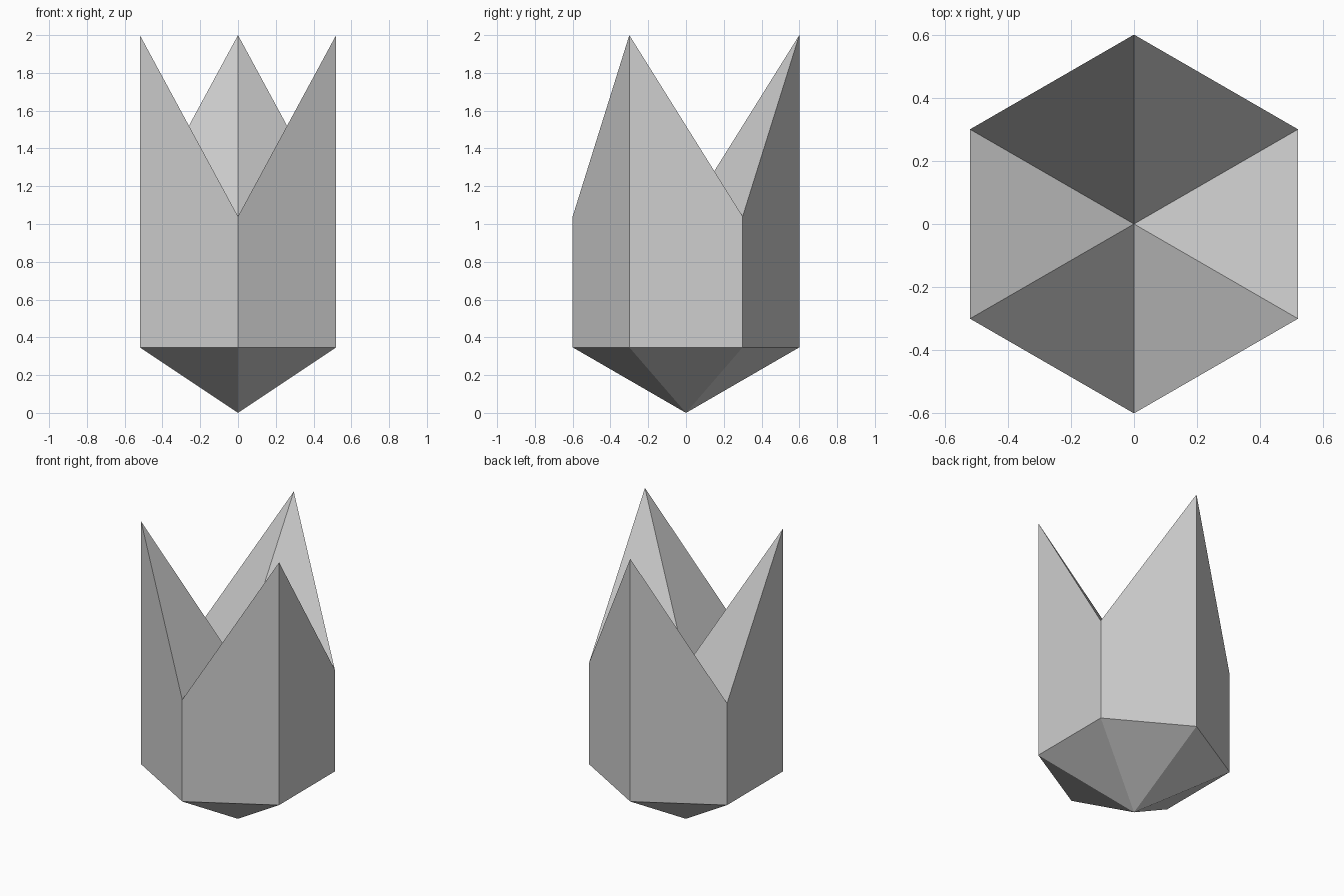
import bpy, bmesh, math

cube = bpy.data.objects.get("Cube")
if cube:
    bpy.data.objects.remove(cube, do_unlink=True)

RADIUS = 0.6
BASE_Z, VALLEY_Z, PEAK_Z = 0.347, 1.04, 2.0

# Single pale grey material
grey = bpy.data.materials.new("pale grey")
grey.use_nodes = True
colour = (0.62, 0.62, 0.62, 1.0)
grey.diffuse_color = colour
bsdf = next(n for n in grey.node_tree.nodes if n.type == 'BSDF_PRINCIPLED')
bsdf.inputs["Base Color"].default_value = colour

bm = bmesh.new()


def corner(i, z):
    """Hexagon corner i, counter-clockwise from the front corner."""
    a = math.radians(-90 + 60 * i)
    return bm.verts.new((RADIUS * math.cos(a), RADIUS * math.sin(a), z))


# Level lower ring, and an upper ring alternating valley and peak
lower = [corner(i, BASE_Z) for i in range(6)]
upper = [corner(i, PEAK_Z if i % 2 else VALLEY_Z) for i in range(6)]
tip = bm.verts.new((0, 0, 0))
hollow = bm.verts.new((0, 0, VALLEY_Z))

for i in range(6):
    j = (i + 1) % 6
    bm.faces.new((tip, lower[j], lower[i]))                 # pointed underside
    bm.faces.new((lower[i], lower[j], upper[j], upper[i]))  # slanted-top wall
    bm.faces.new((hollow, upper[i], upper[j]))              # inner crown facet

bmesh.ops.recalc_face_normals(bm, faces=bm.faces[:])
mesh = bpy.data.meshes.new("crowned_hexagonal_prism")
bm.to_mesh(mesh)
bm.free()
mesh.materials.append(grey)
prism = bpy.data.objects.new("crowned_hexagonal_prism", mesh)
bpy.context.collection.objects.link(prism)
